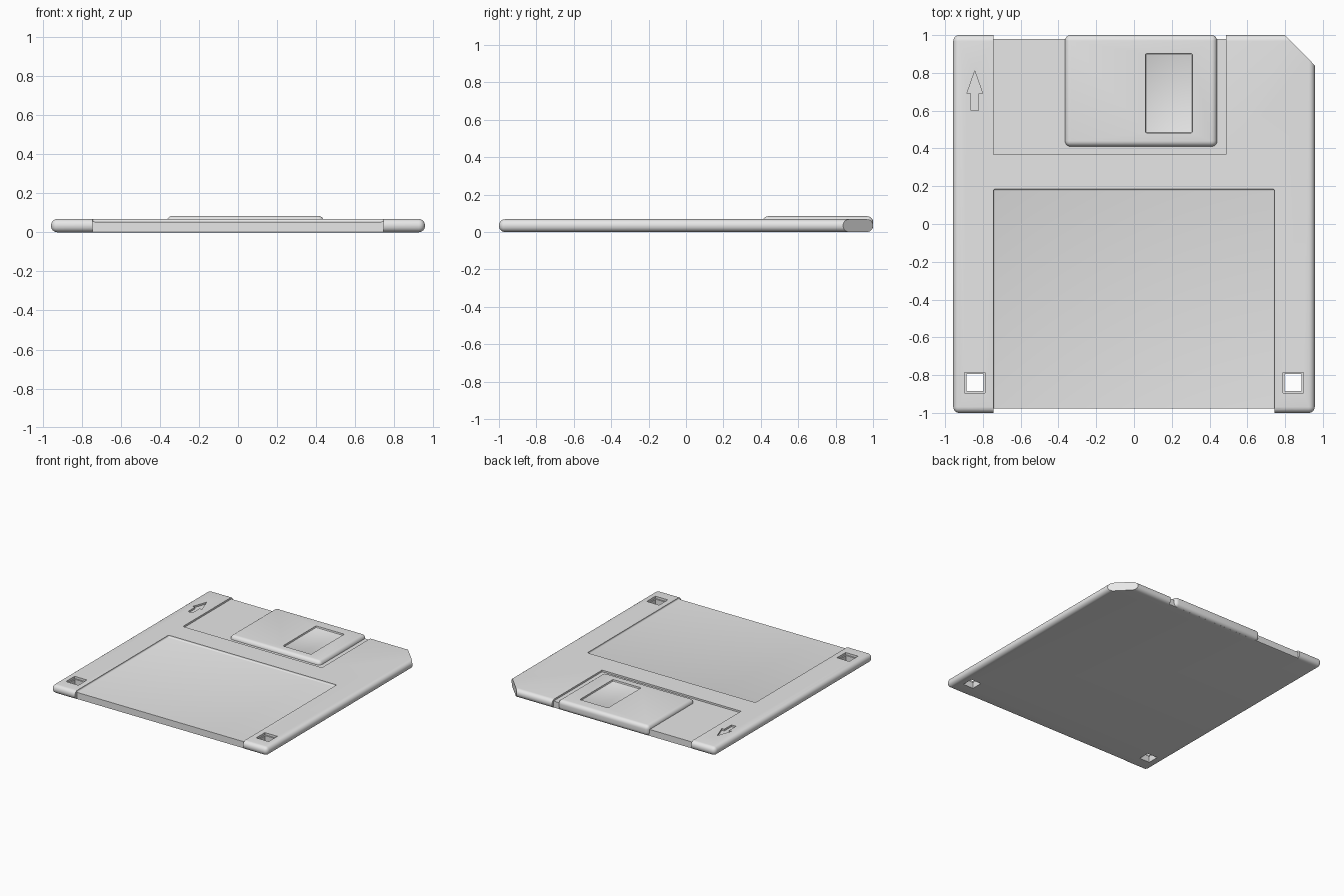
import bpy
import bmesh

cube = bpy.data.objects.get("Cube")
if cube:
    bpy.data.objects.remove(cube, do_unlink=True)

grey = bpy.data.materials.new("light_grey_plastic")
grey.use_nodes = True
colour = (0.8, 0.8, 0.8, 1)
grey.diffuse_color = colour
for node in grey.node_tree.nodes:
    if node.type == 'BSDF_PRINCIPLED':
        node.inputs["Base Color"].default_value = colour


def prism(name, outline, z0, z1, radius=0, segments=6):
    """Extrude a plan outline upward, optionally rounding every edge."""
    bm = bmesh.new()
    face = bm.faces.new([bm.verts.new((x, y, z0)) for x, y in outline])
    top = bmesh.ops.extrude_face_region(bm, geom=[face])["geom"]
    moved = [v for v in top if isinstance(v, bmesh.types.BMVert)]
    bmesh.ops.translate(bm, verts=moved, vec=(0, 0, z1 - z0))
    if radius:
        bmesh.ops.bevel(bm, geom=bm.edges[:], offset=radius, segments=segments,
                        profile=0.5, affect='EDGES', clamp_overlap=True)
    bmesh.ops.recalc_face_normals(bm, faces=bm.faces)
    mesh = bpy.data.meshes.new(name)
    bm.to_mesh(mesh)
    bm.free()
    mesh.materials.append(grey)
    obj = bpy.data.objects.new(name, mesh)
    bpy.context.collection.objects.link(obj)
    return obj


def box(name, x0, x1, y0, y1, z0, z1, radius=0, segments=6):
    return prism(name, [(x0, y0), (x1, y0), (x1, y1), (x0, y1)], z0, z1, radius, segments)


def cut(target, cutter):
    """Subtract the cutter from the target, then discard it."""
    cutter.hide_render = True
    mod = target.modifiers.new("cut", 'BOOLEAN')
    mod.operation = 'DIFFERENCE'
    mod.solver = 'EXACT'
    mod.object = cutter
    bpy.ops.object.select_all(action='DESELECT')
    bpy.context.view_layer.objects.active = target
    target.select_set(True)
    bpy.ops.object.modifier_apply(modifier=mod.name)
    bpy.data.objects.remove(cutter, do_unlink=True)


TOP = 0.068
HIGH = 0.2
FLOOR = 0.054

# Rounded case with one clipped corner
case = box("disk_case", -0.957, 0.957, -1, 1, 0, TOP, 0.032)
cut(case, prism("corner_cutter", [(0.80, 1), (0.957, 0.84), (1.2, 0.84), (1.2, 1.2), (0.80, 1.2)],
                -0.1, HIGH))

# Label recess and its flush front edge
cut(case, box("label_cutter", -0.745, 0.745, -1.2, 0.185, FLOOR, HIGH, 0.01, 3))
cut(case, box("label_edge_cutter", -0.745, 0.745, -1.2, -0.977, -0.1, HIGH))

# Shutter track recess and its back edge
cut(case, box("track_cutter", -0.745, 0.487, 0.367, 1.2, FLOOR, HIGH))
cut(case, box("track_edge_cutter", -0.745, 0.487, 0.98, 1.2, -0.1, HIGH))

# Square stepped holes in the front corners
for side in (-1, 1):
    x, y = side * 0.843, -0.84
    for half, bottom in ((0.055, 0.05), (0.045, -0.1)):
        cut(case, box("hole_cutter", x - half, x + half, y - half, y + half, bottom, HIGH))

# Engraved insertion arrow
half_arrow = [(0.02, 0.60), (0.02, 0.69), (0.042, 0.69)]
arrow = half_arrow + [(0, 0.81)] + [(-x, y) for x, y in reversed(half_arrow)]
cut(case, prism("arrow_cutter", [(x - 0.843, y) for x, y in arrow], FLOOR, HIGH))

# Sliding shutter with a shallow window
shutter = box("sliding_shutter", -0.365, 0.44, 0.41, 1, 0.001, 0.084, 0.03)
cut(shutter, box("window_cutter", 0.06, 0.31, 0.482, 0.902, 0.07, HIGH, 0.008, 2))

# Smooth the rounded edges, keep the cuts crisp
for obj in (case, shutter):
    bpy.ops.object.select_all(action='DESELECT')
    obj.select_set(True)
    bpy.context.view_layer.objects.active = obj
    bpy.ops.object.shade_smooth_by_angle(angle=0.6)
